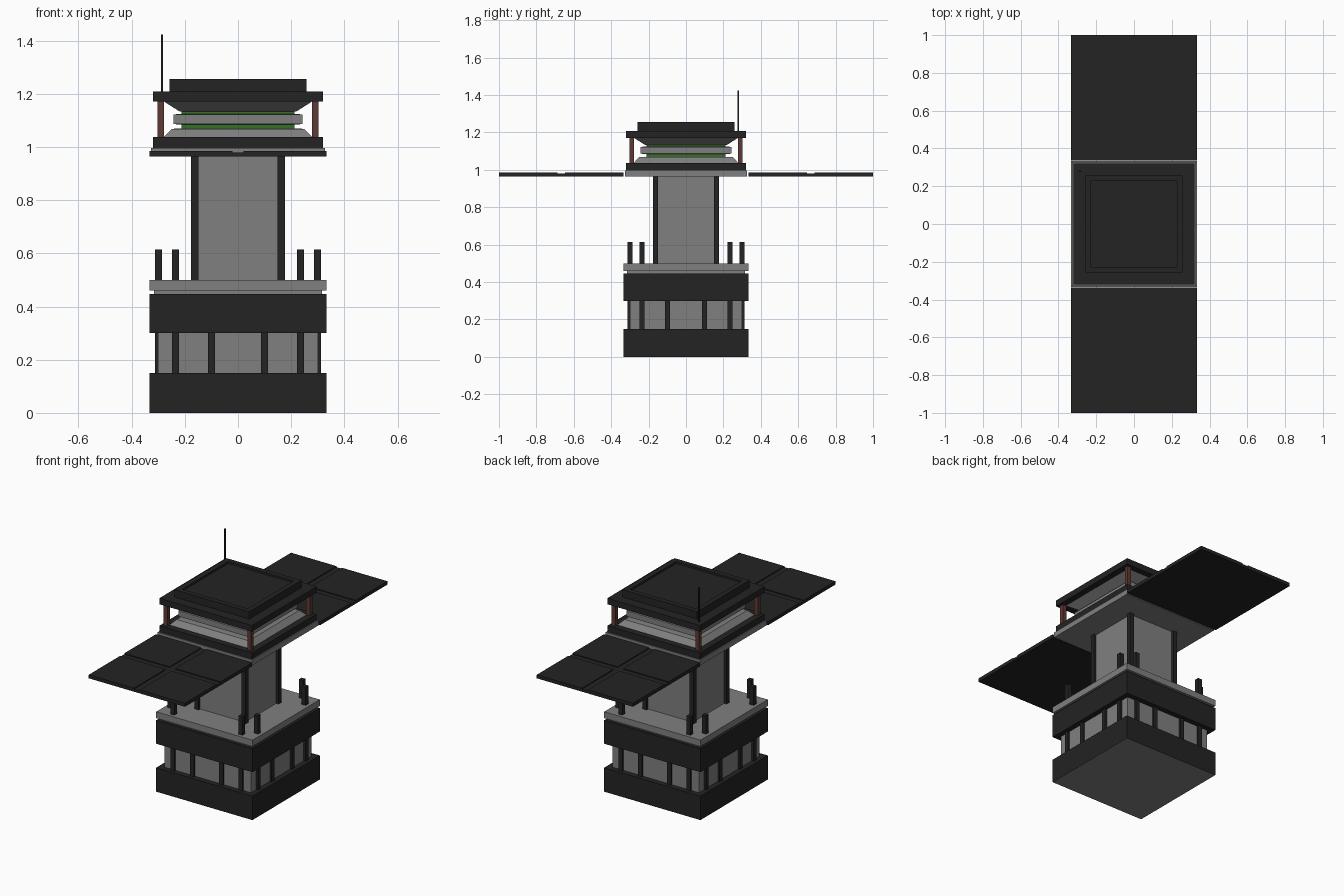
import bpy, bmesh

if "Cube" in bpy.data.objects:
    bpy.data.objects.remove(bpy.data.objects["Cube"])

def mat(name, rgb):
    m = bpy.data.materials.new(name)
    m.diffuse_color = (*rgb, 1)
    m.use_nodes = True
    m.node_tree.nodes["Principled BSDF"].inputs["Base Color"].default_value = m.diffuse_color
    return m

DARK = mat("charcoal", (0.017, 0.017, 0.017))
GREY = mat("mid grey", (0.215, 0.215, 0.215))
BROWN = mat("rust brown", (0.11, 0.042, 0.033))
GREEN = mat("green glass", (0.035, 0.16, 0.02))

def finish(name, bm, *mats):
    bmesh.ops.recalc_face_normals(bm, faces=bm.faces)
    me = bpy.data.meshes.new(name)
    bm.to_mesh(me)
    bm.free()
    for m in mats:
        me.materials.append(m)
    ob = bpy.data.objects.new(name, me)
    bpy.context.collection.objects.link(ob)
    return ob

def add_box(bm, x0, x1, y0, y1, z0, z1):
    vs = bmesh.ops.create_cube(bm, size=1)["verts"]
    for v in vs:
        v.co.x = x1 if v.co.x > 0 else x0
        v.co.y = y1 if v.co.y > 0 else y0
        v.co.z = z1 if v.co.z > 0 else z0

def boxes(name, items, m):
    bm = bmesh.new()
    for b in items:
        add_box(bm, *b)
    return finish(name, bm, m)

def stack(name, profile, *mats):
    """Square solid lofted through (half width, z) rings."""
    bm = bmesh.new()
    rings = [[bm.verts.new((sx * h, sy * h, z)) for sx, sy in ((-1, -1), (1, -1), (1, 1), (-1, 1))]
             for h, z in profile]
    bm.faces.new(rings[0])
    bm.faces.new(rings[-1])
    for a, b in zip(rings, rings[1:]):
        for i in range(4):
            j = (i + 1) % 4
            bm.faces.new((a[i], a[j], b[j], b[i]))
    return finish(name, bm, *mats)

def post(x, y, r, z0, z1):
    return (x - r, x + r, y - r, y + r, z0, z1)

S = (-1, 1)

# Lower building
base = stack("base_wall", [(0.333, 0), (0.333, 0.15)], DARK, GREY)
for p in base.data.polygons:
    if p.normal.z < -0.5:
        p.material_index = 1
stack("window_storey", [(0.30, 0.15), (0.30, 0.30)], GREY)
stack("upper_wall", [(0.333, 0.30), (0.333, 0.447)], DARK)
stack("deck", [(0.316, 0.447), (0.316, 0.46), (0.333, 0.46), (0.333, 0.50)], GREY)

# Window mullions; the outer ones rise through the deck as railing posts
posts = []
for s in S:
    for t in S:
        for u, top in ((0.235, 0.615), (0.10, 0.30)):
            posts.append(post(s * u, t * 0.299, 0.0135, 0.15, top))
            posts.append(post(t * 0.299, s * u, 0.0135, 0.15, top))
boxes("mullions_and_posts", posts, DARK)

# Tower shaft with corner pillars
stack("shaft", [(0.16, 0.50), (0.16, 0.965)], GREY)
boxes("shaft_pillars", [post(s * 0.163, t * 0.163, 0.0135, 0.50, 0.965) for s in S for t in S], DARK)

# Platform and the two wing panels, each split by a cross groove
stack("platform", [(0.327, 0.964), (0.327, 0.997)], GREY)
for name, s in (("front_panel", -1), ("back_panel", 1)):
    def span(a, b):
        return (min(s * a, s * b), max(s * a, s * b))
    items = [(-0.333, 0.333, *span(0.335, 1.0), 0.964, 0.980)]
    for x0, x1 in ((-0.333, -0.02), (0.02, 0.333)):
        for a, b in ((0.335, 0.648), (0.688, 1.0)):
            items.append((x0, x1, *span(a, b), 0.980, 0.986))
    boxes(name, items, DARK)

# Control cab
stack("cab_floor_rim", [(0.32, 0.997), (0.32, 1.037)], DARK)
stack("cab_sill", [(0.28, 1.037), (0.25, 1.068), (0.225, 1.07)], GREY)
stack("cab_glass", [(0.212, 1.068), (0.212, 1.136)], GREEN)
stack("cab_band", [(0.22, 1.084), (0.243, 1.087), (0.243, 1.122), (0.22, 1.125)], GREY)
stack("cab_ceiling", [(0.22, 1.134), (0.28, 1.172)], GREY)
boxes("cab_corner_posts", [post(s * 0.29, t * 0.29, 0.0125, 1.037, 1.172) for s in S for t in S], BROWN)

# Roof with a shallow recess on top
stack("roof_rim", [(0.32, 1.171), (0.32, 1.209)], DARK)
stack("roof_cap", [(0.258, 1.209), (0.258, 1.255), (0.227, 1.255), (0.227, 1.242)], DARK)

# Antenna
boxes("antenna", [post(-0.286, 0.28, 0.0045, 1.209, 1.423)], DARK)
